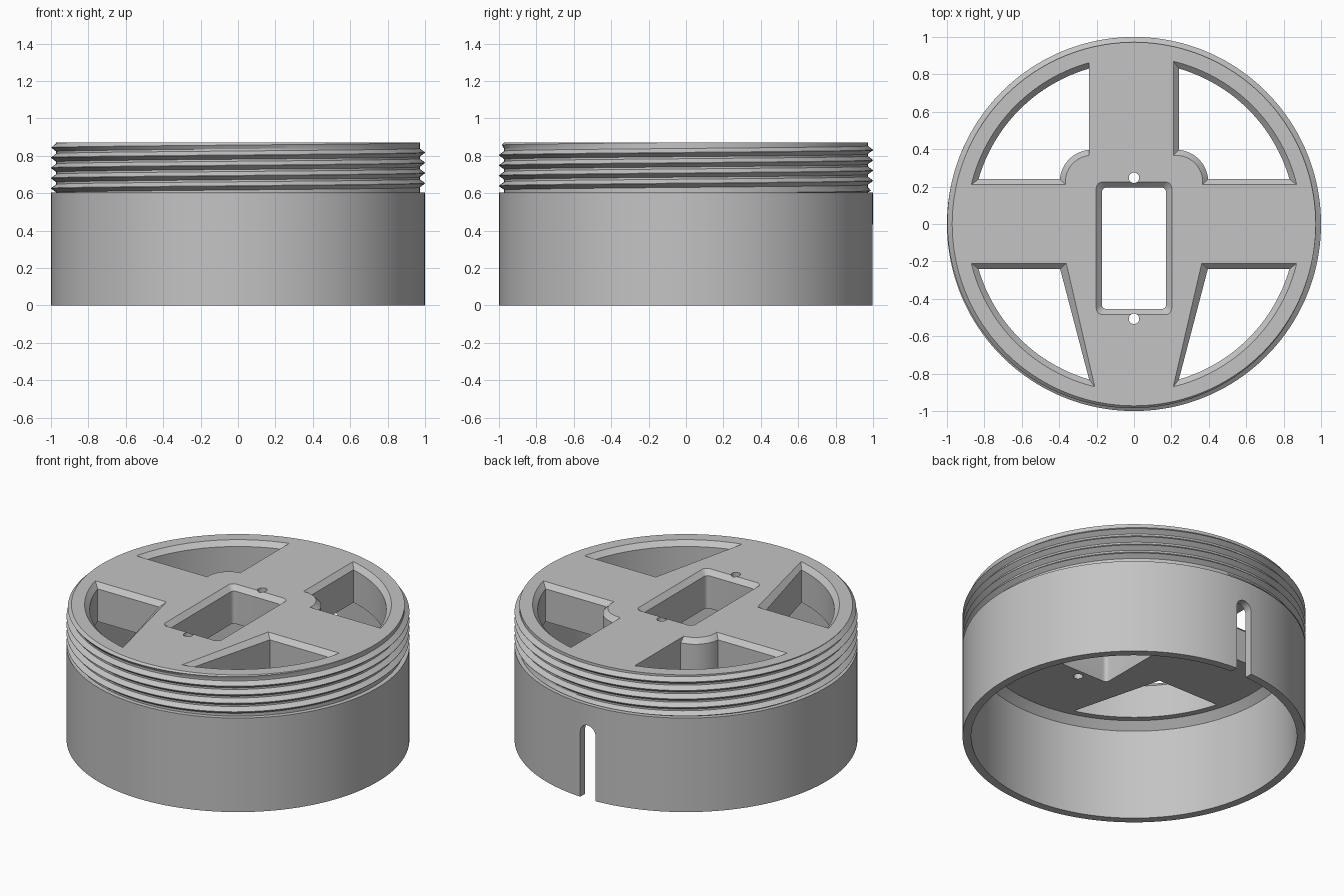
import bpy, bmesh
from math import sin, cos, pi, asin, floor

if "Cube" in bpy.data.objects:
    bpy.data.objects.remove(bpy.data.objects["Cube"])

SEG = 160
TOP, STEP, DECK = 0.87, 0.605, 0.63       # top face, shoulder, deck underside
ROOT, CREST, PITCH = 0.972, 1.0, 0.0548   # thread radii and pitch
CORE = 0.968

grey = bpy.data.materials.new("plain_grey")
grey.use_nodes = True
grey.diffuse_color = (0.55, 0.55, 0.55, 1)
grey.node_tree.nodes["Principled BSDF"].inputs["Base Color"].default_value = (0.55, 0.55, 0.55, 1)


def finish(bm, name):
    bmesh.ops.remove_doubles(bm, verts=bm.verts, dist=1e-5)
    bmesh.ops.dissolve_degenerate(bm, dist=1e-6, edges=bm.edges)
    bmesh.ops.recalc_face_normals(bm, faces=bm.faces)
    mesh = bpy.data.meshes.new(name)
    bm.to_mesh(mesh)
    bm.free()
    mesh.materials.append(grey)
    ob = bpy.data.objects.new(name, mesh)
    bpy.context.collection.objects.link(ob)
    return ob


def smooth(ob):
    bpy.ops.object.select_all(action='DESELECT')
    ob.select_set(True)
    bpy.context.view_layer.objects.active = ob
    bpy.ops.object.shade_smooth_by_angle(angle=0.45)


def loft(bm, rings):
    """Closed solid through matching rings of points."""
    loops = [[bm.verts.new(p) for p in ring] for ring in rings]
    n = len(loops[0])
    for a, b in zip(loops, loops[1:]):
        for i in range(n):
            bm.faces.new((a[i], a[(i + 1) % n], b[(i + 1) % n], b[i]))
    bm.faces.new(loops[0])
    bm.faces.new(loops[-1])


def carve(target, bm):
    """Subtract the solids in bm from the target."""
    cutter = finish(bm, "opening_cutter")
    cutter.hide_render = True
    mod = target.modifiers.new("openings", 'BOOLEAN')
    mod.operation, mod.solver, mod.object = 'DIFFERENCE', 'EXACT', cutter
    bpy.context.view_layer.objects.active = target
    bpy.ops.object.modifier_apply(modifier=mod.name)
    bpy.data.objects.remove(cutter)


def arc(cx, cy, r, a0, a1, n):
    return [(cx + r * cos(a0 + (a1 - a0) * i / n), cy + r * sin(a0 + (a1 - a0) * i / n))
            for i in range(n + 1)]


# Plan outlines, each grown outward by d for the chamfered upper lip
def back_window(d, side):
    ey, R, c, r = 0.24 - d, 0.865 + d, 0.225, 0.172 - d
    ex = ey if side > 0 else 0.24         # the right window keeps one square edge
    return (arc(0, 0, R, asin(ey / R), pi / 2 - asin(ex / R), 32)
            + arc(c, c, r, pi / 2 - asin((ex - c) / r), asin((ey - c) / r), 16))


def front_window(d, side):
    e, R = 0.24 - d, 0.865 + d
    corner = asin(e / R)
    return arc(0, 0, R, corner - pi / 2, -corner, 32) + [(0.395 - 1.1 * d, -e)]


def centre_slot(d, side):
    pts, r = [], 0.025 + d / 3
    hx, y0, y1 = 0.172 + d, -0.455 - d, 0.195 + d
    corners = [(hx - r, y1 - r), (r - hx, y1 - r), (r - hx, y0 + r), (hx - r, y0 + r)]
    for k, (x, y) in enumerate(corners):
        pts += arc(x, y, r, k * pi / 2, (k + 1) * pi / 2, 6)
    return pts


# Body: open-bottomed cup with a thick deck
bm = bmesh.new()
profile = [(0, DECK), (0.905, DECK), (0.95, 0.585), (0.95, 0), (1, 0),
           (1, STEP), (CORE, STEP), (CORE, TOP), (0, TOP)]
verts = [bm.verts.new((r, 0, z)) for r, z in profile]
edges = [bm.edges.new(p) for p in zip(verts, verts[1:])]
bmesh.ops.spin(bm, geom=verts + edges, cent=(0, 0, 0), axis=(0, 0, 1),
               angle=2 * pi, steps=SEG, use_merge=False)
body = finish(bm, "cup_body")

# Chamfered deck openings and the cable notch in the back wall
cut = bmesh.new()
levels = [(0.5, 0), (TOP - 0.03, 0), (TOP, 0.03), (TOP + 0.01, 0.04)]
for outline, sides in ((back_window, (1, -1)), (front_window, (1, -1)), (centre_slot, (1,))):
    for s in sides:
        loft(cut, [[(s * x, y, z) for x, y in outline(d, s)] for z, d in levels])
notch = arc(0, 0.42, 0.054, 0, pi, 16) + [(-0.054, -0.1), (0.054, -0.1)]
loft(cut, [[(x, y, z) for x, z in notch] for y in (0.8, 1.1)])
carve(body, cut)

# Screw holes at both ends of the slot
cut = bmesh.new()
for y in (0.247, -0.507):
    hole = arc(0, y, 0.028, 0, 2 * pi, 24)[:-1]
    loft(cut, [[(x, v, z) for x, v in hole] for z in (0.5, 1)])
carve(body, cut)
smooth(body)

# Screw thread: helical V ridges clipped between shoulder and top
bm = bmesh.new()
phases = (-0.4, -0.02, 0.02, 0.4)         # root, crest, crest, root within one turn
turns = int((TOP - STEP) / PITCH) + 3


def ridge(phase):
    f = abs(phase - floor(phase + 0.5))
    return ROOT + (CREST - ROOT) * max(0, min(1, (0.4 - f) / 0.38))


columns = []
for i in range(SEG + 1):
    t = 2 * pi * i / SEG
    base = 0.845 + PITCH * (t / (2 * pi) - 0.5)
    heights = [base + PITCH * (p - k) for k in range(turns, -3, -1) for p in phases]
    pts = [(CORE, STEP)]
    for z in heights:
        z = min(TOP, max(STEP, z))
        r = min(ridge((z - base) / PITCH), ROOT + (TOP - z), ROOT + 2 * (z - STEP))
        pts.append((r, z))
    pts.append((CORE, TOP))
    columns.append([bm.verts.new((r * cos(t), r * sin(t), z)) for r, z in pts])
for a, b in zip(columns, columns[1:]):
    for j in range(len(a) - 1):
        bm.faces.new((a[j], b[j], b[j + 1], a[j + 1]))
thread = finish(bm, "screw_thread")
smooth(thread)
